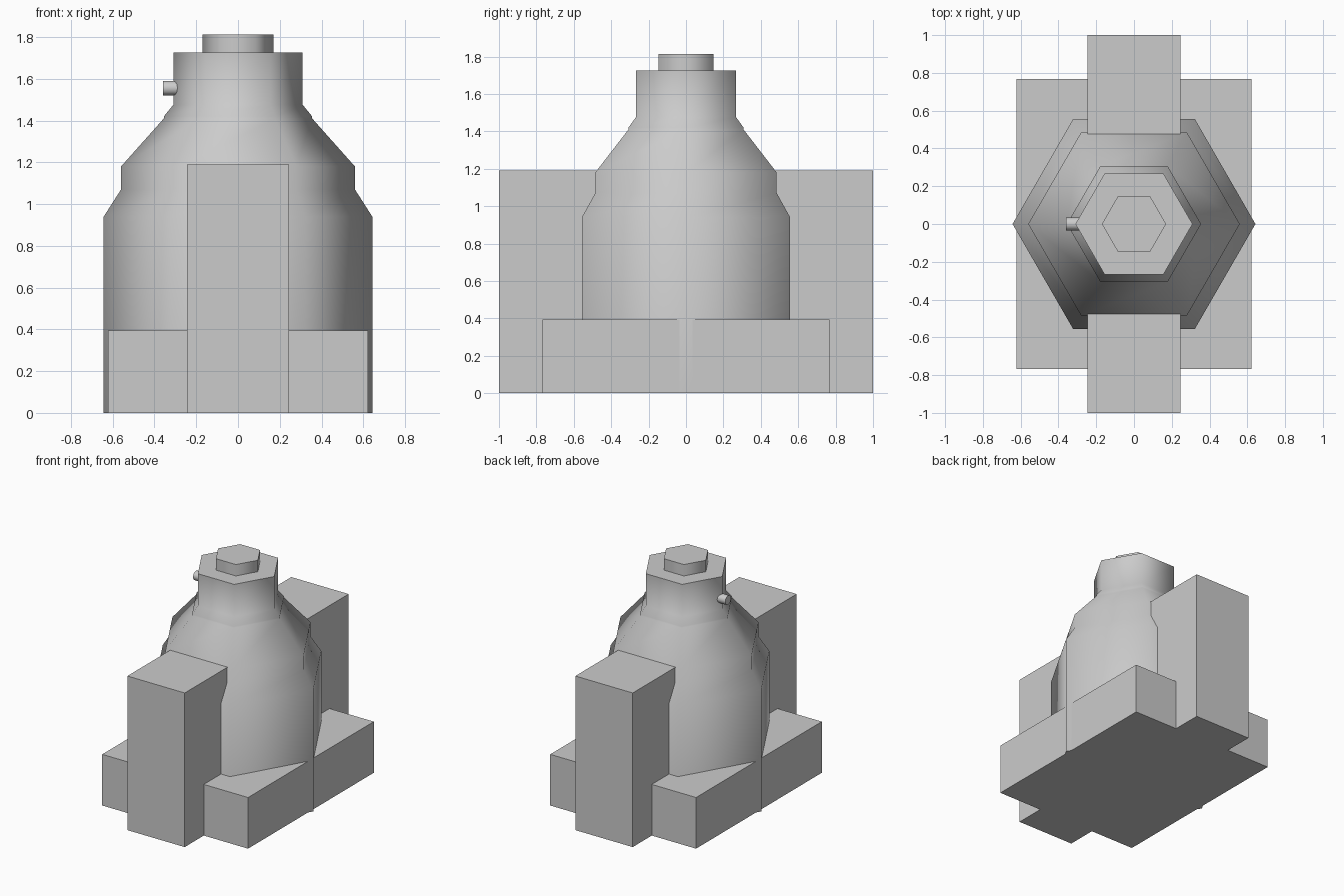
import bpy
import bmesh
import math

old = bpy.data.objects.get("Cube")
if old:
    bpy.data.objects.remove(old, do_unlink=True)

grey = bpy.data.materials.new("plain_grey")
grey.use_nodes = True
colour = (0.6, 0.6, 0.6, 1)
grey.diffuse_color = colour
grey.node_tree.nodes["Principled BSDF"].inputs["Base Color"].default_value = colour


def add_box(name, x, y, z):
    """Box from (min, max) ranges on each axis."""
    bpy.ops.mesh.primitive_cube_add(
        size=1, location=[sum(r) / 2 for r in (x, y, z)])
    ob = bpy.context.object
    ob.scale = [r[1] - r[0] for r in (x, y, z)]
    bpy.ops.object.transform_apply(location=False, rotation=False, scale=True)
    ob.name = name
    ob.data.materials.append(grey)


def add_lathe(name, profile, sides, rotation=(0, 0, 0), location=(0, 0, 0)):
    """Closed turned solid from (radius, height) pairs."""
    bm = bmesh.new()
    rings = []
    for r, z in profile:
        rings.append([bm.verts.new((r * math.cos(i * math.tau / sides),
                                    r * math.sin(i * math.tau / sides), z))
                      for i in range(sides)])
    for low, high in zip(rings, rings[1:]):
        for i in range(sides):
            j = (i + 1) % sides
            bm.faces.new((low[i], low[j], high[j], high[i]))
    bm.faces.new(reversed(rings[0]))
    bm.faces.new(rings[-1])
    mesh = bpy.data.meshes.new(name)
    bm.to_mesh(mesh)
    bm.free()
    ob = bpy.data.objects.new(name, mesh)
    bpy.context.collection.objects.link(ob)
    ob.location, ob.rotation_euler = location, rotation
    mesh.materials.append(grey)
    bpy.ops.object.select_all(action='DESELECT')
    ob.select_set(True)
    bpy.context.view_layer.objects.active = ob
    bpy.ops.object.shade_smooth_by_angle(angle=math.radians(65))


# Base slab and the two upright blocks
add_box("base_slab", (-0.623, 0.623), (-0.767, 0.767), (0, 0.395))
for name, side in (("front_block", -1), ("back_block", 1)):
    add_box(name, (-0.245, 0.245), sorted((side * 0.42, side)), (0, 1.19))

# Six-sided stepped body with its collar
add_lathe("body", [(0.643, 0), (0.643, 0.94), (0.56, 1.07), (0.56, 1.18),
                   (0.355, 1.41), (0.355, 1.42), (0.31, 1.475), (0.31, 1.725)], 6)

# Cap on top and small peg on the right of the collar
add_lathe("top_cap", [(0.17, 1.7), (0.17, 1.813)], 6)
add_lathe("side_peg", [(0.035, 0), (0.035, 0.1)], 12,
          rotation=(0, -math.pi / 2, 0), location=(-0.26, 0, 1.555))
